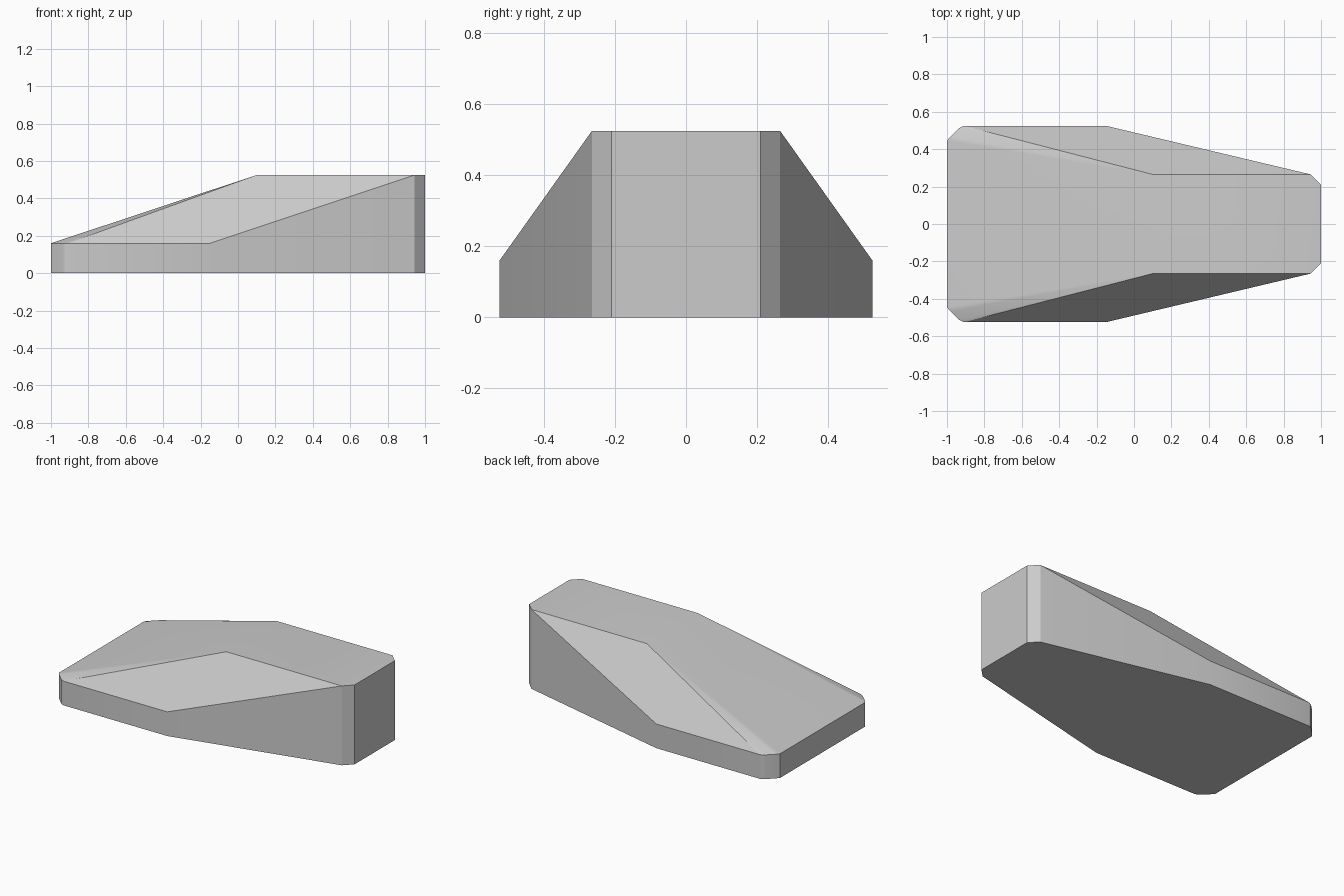
import bpy, bmesh, math

cube = bpy.data.objects.get("Cube")
if cube:
    bpy.data.objects.remove(cube, do_unlink=True)

# Single grey material
grey = bpy.data.materials.new("plain grey")
grey.use_nodes = True
colour = (0.6, 0.6, 0.6, 1)
grey.diffuse_color = colour
grey.node_tree.nodes["Principled BSDF"].inputs["Base Color"].default_value = colour

LOW, HIGH = 0.16, 0.525

# Half of the footprint, low end to high end: x, half width, wall height
outline = [(-1, 0.445, LOW), (-0.98, 0.468, LOW), (-0.935, 0.512, LOW),
           (-0.91, 0.525, LOW), (-0.15, 0.525, LOW),
           (0.945, 0.265, HIGH), (1, 0.21, HIGH)]
# Where the sloping ramp meets the flat top
ridge = (0.1, 0.265, HIGH)

# Wedge body: the convex skin of the mirrored outline, floor and top
bm = bmesh.new()
for side in (-1, 1):
    for x, y, z in outline:
        bm.verts.new((x, side * y, 0))
        bm.verts.new((x, side * y, z))
    bm.verts.new((ridge[0], side * ridge[1], ridge[2]))
bmesh.ops.convex_hull(bm, input=bm.verts[:])
bmesh.ops.dissolve_limit(bm, angle_limit=math.radians(1.5),
                         verts=bm.verts[:], edges=bm.edges[:])
bmesh.ops.recalc_face_normals(bm, faces=bm.faces[:])

mesh = bpy.data.meshes.new("wedge_body")
bm.to_mesh(mesh)
bm.free()
mesh.materials.append(grey)
body = bpy.data.objects.new("wedge_body", mesh)
bpy.context.collection.objects.link(body)

# Soft shading over shallow bends, crisp chamfers
bpy.ops.object.select_all(action="DESELECT")
body.select_set(True)
bpy.context.view_layer.objects.active = body
bpy.ops.object.shade_smooth_by_angle(angle=math.radians(30))
weighted = body.modifiers.new("even_normals", "WEIGHTED_NORMAL")
weighted.keep_sharp = True
